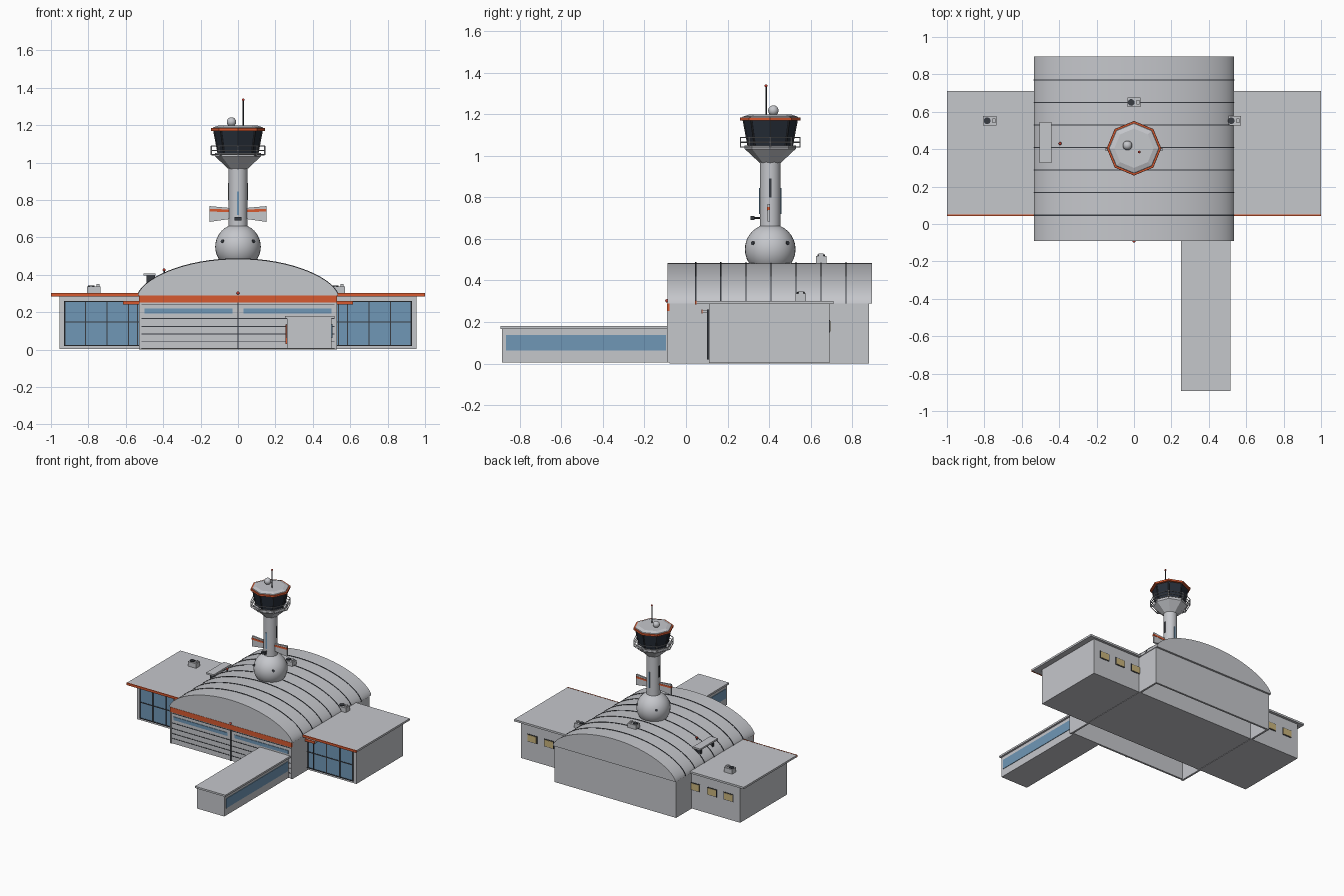
import bpy, bmesh, math
from mathutils import Vector

cube = bpy.data.objects.get("Cube")
if cube:
    bpy.data.objects.remove(cube, do_unlink=True)


def material(name, r, g, b):
    m = bpy.data.materials.new(name)
    m.use_nodes = True
    m.diffuse_color = (r, g, b, 1)
    m.node_tree.nodes["Principled BSDF"].inputs["Base Color"].default_value = (r, g, b, 1)
    return m


GREY = material("pale grey", .56, .57, .60)
ORANGE = material("orange trim", .68, .10, .03)
GLASS = material("blue glass", .16, .31, .47)
DARK = material("dark glass", .02, .027, .04)
FRAME = material("charcoal frame", .04, .045, .055)
YELLOW = material("warm window", .58, .45, .20)
RED = material("red lamp", .60, .05, .03)


def finish(name, bm, mat, smooth=False):
    bmesh.ops.recalc_face_normals(bm, faces=bm.faces)
    me = bpy.data.meshes.new(name)
    bm.to_mesh(me)
    bm.free()
    me.materials.append(mat)
    ob = bpy.data.objects.new(name, me)
    bpy.context.collection.objects.link(ob)
    if smooth:
        bpy.ops.object.select_all(action="DESELECT")
        ob.select_set(True)
        bpy.context.view_layer.objects.active = ob
        bpy.ops.object.shade_smooth_by_angle(angle=math.radians(35))
    return ob


def box(name, xs, ys, zs, mat):
    bm = bmesh.new()
    bmesh.ops.create_cube(bm, size=1)
    for v in bm.verts:
        v.co = [(a + b) / 2 + c * (b - a) for (a, b), c in zip((xs, ys, zs), v.co)]
    return finish(name, bm, mat)


def span(c, w):
    return (c - w / 2, c + w / 2)


def mirrored(s, a, b):
    return tuple(sorted((s * a, s * b)))


def lathe(name, profile, mat, x, y, sides=32, smooth=True):
    """Closed solid turned round a vertical axis from (radius, z) pairs."""
    bm = bmesh.new()
    rings = [[bm.verts.new((x + r * math.cos(math.tau * i / sides),
                            y + r * math.sin(math.tau * i / sides), z))
              for i in range(sides)] for r, z in profile]
    for low, high in zip(rings, rings[1:]):
        for i in range(sides):
            j = (i + 1) % sides
            bm.faces.new((low[i], low[j], high[j], high[i]))
    bm.faces.new(rings[0])
    bm.faces.new(rings[-1])
    return finish(name, bm, mat, smooth)


def ball(name, r, at, mat):
    bm = bmesh.new()
    bmesh.ops.create_uvsphere(bm, u_segments=32, v_segments=16, radius=r)
    bmesh.ops.translate(bm, verts=bm.verts, vec=at)
    return finish(name, bm, mat, True)


def rod(name, a, b, r, mat, sides=8):
    a, b = Vector(a), Vector(b)
    bm = bmesh.new()
    bmesh.ops.create_cone(bm, cap_ends=True, segments=sides, radius1=r, radius2=r,
                          depth=(b - a).length)
    turn = (b - a).to_track_quat("Z", "Y").to_matrix().to_4x4()
    bmesh.ops.transform(bm, matrix=turn, verts=bm.verts)
    bmesh.ops.translate(bm, verts=bm.verts, vec=(a + b) / 2)
    return finish(name, bm, mat, True)


def prism(name, outline, ys, mat, smooth=False):
    """Extrude an x-z outline along y."""
    bm = bmesh.new()
    front = bm.faces.new([bm.verts.new((x, ys[0], z)) for x, z in outline])
    made = bmesh.ops.extrude_face_region(bm, geom=[front])["geom"]
    moved = [v for v in made if isinstance(v, bmesh.types.BMVert)]
    bmesh.ops.translate(bm, verts=moved, vec=(0, ys[1] - ys[0], 0))
    return finish(name, bm, mat, smooth)


def vault(grow=0):
    """Arched roof outline, flatter on top and steep at the eaves."""
    steps = 32
    w, h = .535 + grow, .195 + grow
    pts = []
    for i in range(steps + 1):
        t = math.cos(math.pi * i / steps)
        pts.append((w * t, .29 + h * max(0, 1 - t * t) ** .62))
    return pts


# Arched hall: thin walls, solid vault and dark roof seams
for s, side in ((1, "left"), (-1, "right")):
    box(f"hall_wall_{side}", mirrored(s, .515, .53), (-.08, .88), (0, .295), GREY)
box("hall_back_wall", (-.53, .53), (.865, .88), (0, .295), GREY)
prism("hall_roof", vault(), (-.09, .895), GREY, True)
for i in range(7):
    prism(f"roof_seam_{i}", vault(.003), span(.047 + i * .1205, .006), FRAME, True)

# Hangar doors with grooves, clerestory windows and orange fascia
box("hangar_doors", (-.52, .52), (-.085, -.07), (.005, .26), GREY)
box("door_fascia", (-.53, .53), (-.092, -.07), (.253, .29), ORANGE)
for z in (.045, .083, .123, .166, .243):
    box("door_groove", (-.515, .515), (-.088, -.08), span(z, .004), FRAME)
box("door_meeting_rail", span(0, .008), (-.091, -.08), (.005, .253), FRAME)
for s in (1, -1):
    box("door_clerestory", mirrored(s, .03, .50), (-.089, -.08), (.193, .219), GLASS)
    box("door_jamb", mirrored(s, .52, .53), (-.092, -.07), (.005, .253), GREY)
ball("fascia_lamp", .008, (0, -.092, .302), RED)

# Terminal block running through the hall
box("terminal_block", (-.955, .955), (.11, .69), (.003, .287), GREY)
for s, side in ((1, "left"), (-1, "right")):
    box(f"wing_roof_{side}", mirrored(s, .52, 1), (.05, .71), (.287, .302), GREY)
    box(f"wing_roof_trim_{side}", mirrored(s, .52, 1), (.043, .05), (.285, .303), ORANGE)
    box(f"wing_glass_{side}", mirrored(s, .53, .93), (.105, .115), (.022, .257), GLASS)
    for x in (.537, .585, .70, .815, .927):
        box("wing_mullion", span(s * x, .007), (.1, .11), (.022, .257), FRAME)
    for z in (.022, .147, .257):
        box("wing_transom", mirrored(s, .53, .93), (.101, .11), span(z, .006), FRAME)
    box(f"wing_canopy_{side}", mirrored(s, .50, .615), (.08, .12), (.243, .258), GREY)
    box(f"canopy_trim_{side}", mirrored(s, .50, .615), (.075, .08), (.24, .26), ORANGE)
    for x in (.565, .71, .855):
        box("back_window_frame", span(s * x, .084), (.685, .693), span(.18, .06), FRAME)
        box("back_window", span(s * x, .074), (.685, .696), span(.18, .05), YELLOW)

# Boarding gallery
box("gallery_body", (.263, .50), (-.885, -.08), (.005, .168), GREY)
box("gallery_roof", (.25, .515), (-.893, -.08), (.166, .18), GREY)
for x in (.263, .50):
    box("gallery_glass", span(x, .008), (-.865, -.095), (.063, .138), GLASS)
box("gallery_side_door", (.253, .264), (-.15, -.1), (.03, .135), ORANGE)


# Rooftop air units
def air_unit(x, y, z):
    box("air_unit_body", span(x, .072), span(y, .05), (z, z + .036), GREY)
    lathe("air_unit_fan", [(.018, z + .03), (.018, z + .042)], FRAME, x - .015, y, 16)
    box("air_unit_cap", span(x + .022, .016), span(y, .024), (z + .03, z + .048), GREY)


air_unit(-.77, .552, .302)
air_unit(0, .65, .482)
air_unit(.535, .552, .302)

# Raised panel and lamp on the roof shoulder
box("roof_panel", (-.505, -.44), (.325, .545), (.395, .408), GREY)
for y in (.36, .51):
    box("roof_panel_leg", (-.49, -.445), span(y, .02), (.34, .396), FRAME)
rod("roof_lamp_post", (-.395, .43, .38), (-.395, .43, .42), .004, FRAME)
ball("roof_lamp", .008, (-.395, .43, .426), RED)

# Control tower: ball base, shaft and flared head
TX, TY = 0, .405
ball("tower_ball", .122, (TX, TY, .55), GREY)
lathe("tower_foot", [(.085, .46), (.08, .487)], GREY, TX, TY)
lathe("tower_shaft", [(.05, .62), (.05, .98)], GREY, TX, TY)
lathe("tower_flare", [(.05, .965), (.123, 1.033), (.123, 1.05)], GREY, TX, TY, 8, False)
lathe("cab_glass", [(.105, 1.05), (.128, 1.172)], DARK, TX, TY, 8, False)
lathe("cab_roof_trim", [(.145, 1.17), (.145, 1.184)], ORANGE, TX, TY, 8, False)
lathe("cab_roof", [(.136, 1.18), (.132, 1.188), (.105, 1.197)], GREY, TX, TY, 8, False)


def around(r, angle, z):
    return (TX + r * math.cos(angle), TY + r * math.sin(angle), z)


for i in range(8):
    a, b = math.tau * i / 8, math.tau * (i + 1) / 8
    rod("cab_mullion", around(.106, a, 1.05), around(.129, a, 1.172), .004, FRAME)
    rod("balcony_post", around(.143, a, 1.04), around(.143, a, 1.088), .003, GREY)
    rod("balcony_strut", around(.115, a, 1.042), around(.143, a, 1.042), .003, GREY)
    for z in (1.042, 1.065, 1.088):
        rod("balcony_rail", around(.143, a, z), around(.143, b, z), .0028, GREY)

# Portholes on the ball and slit windows on the shaft
for i in range(4):
    a = math.tau * (i + .5) / 4
    rod("ball_porthole", around(.11, a, .578), around(.121, a, .58), .01, FRAME, 16)
box("shaft_slit_front", span(TX, .01), (TY - .054, TY - .04), (.72, .845), GLASS)
box("shaft_slit_back", span(TX, .01), (TY + .04, TY + .054), (.72, .845), GLASS)
for s in (1, -1):
    box("shaft_slit_side", mirrored(s, .04, .053), span(TY, .01), (.80, .89), FRAME)
rod("shaft_camera_arm", (TX, TY - .045, .70), (TX, TY - .08, .70), .004, FRAME)
box("shaft_camera", span(TX, .036), (TY - .095, TY - .075), span(.70, .018), FRAME)

# Waisted sign panels with an orange stripe either side of the shaft
for s, side in ((1, "left"), (-1, "right")):
    panel = [(s * .03, .70), (s * .152, .683), (s * .152, .767), (s * .03, .756)]
    stripe = [(s * .03, .735), (s * .153, .738), (s * .153, .753), (s * .03, .748)]
    prism(f"sign_panel_{side}", panel, span(TY - .008, .012), GREY)
    prism(f"sign_stripe_{side}", stripe, span(TY - .008, .016), ORANGE)

# Radar dome and mast
lathe("dome_neck", [(.012, 1.19), (.012, 1.205)], GREY, -.035, .42, 16)
ball("radar_dome", .025, (-.035, .42, 1.217), GREY)
rod("mast", (.028, .385, 1.19), (.028, .385, 1.335), .0035, FRAME)
ball("mast_lamp", .007, (.028, .385, 1.336), RED)
